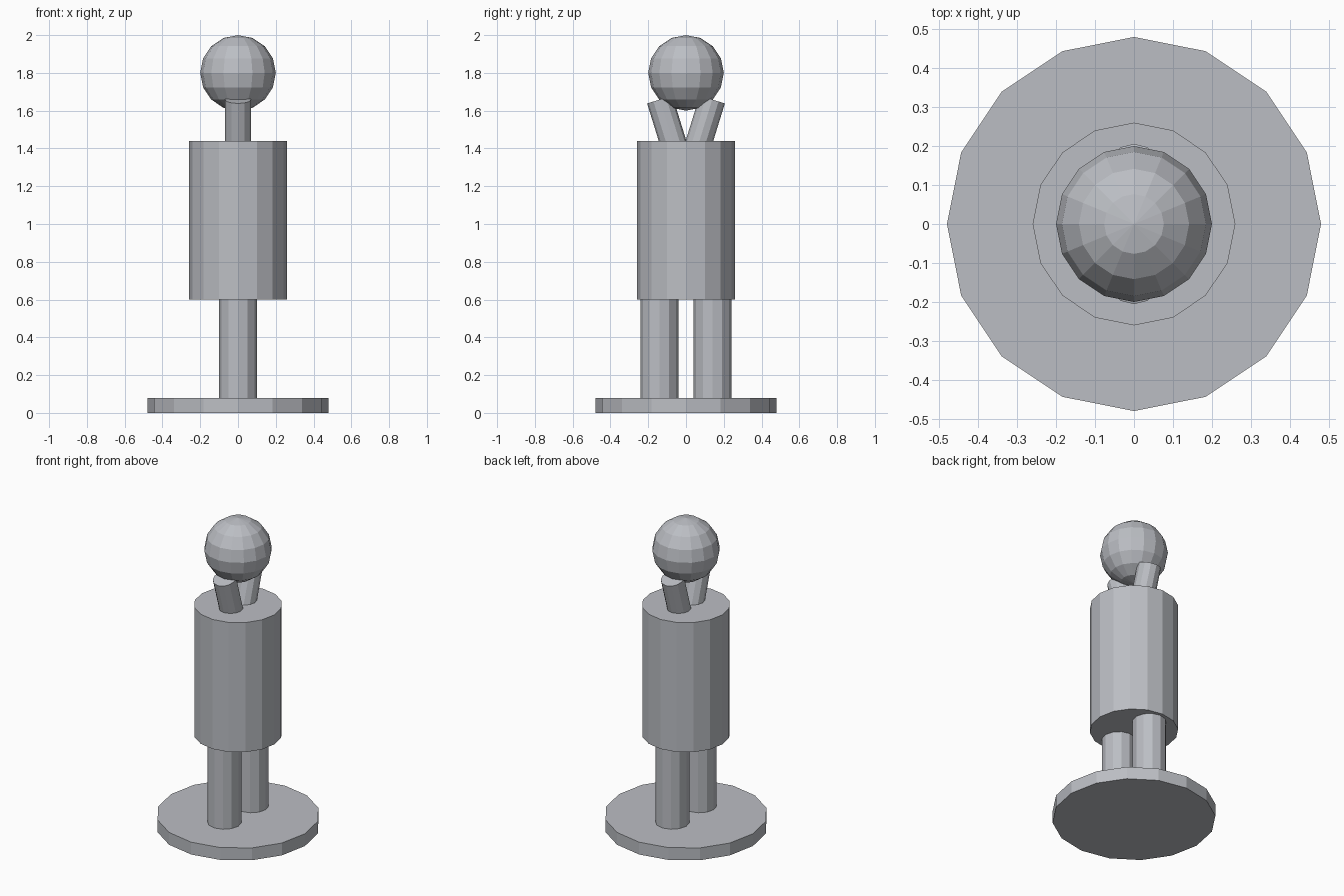
import bpy

if "Cube" in bpy.data.objects:
    bpy.data.objects.remove(bpy.data.objects["Cube"])

grey = bpy.data.materials.new("plain grey")
grey.diffuse_color = (0.50, 0.515, 0.55, 1)
grey.use_nodes = True
grey.node_tree.nodes["Principled BSDF"].inputs["Base Color"].default_value = grey.diffuse_color


def finish(name):
    obj = bpy.context.object
    obj.name = name
    obj.data.materials.append(grey)
    return obj


def cylinder(name, sides, radius, length, location, tilt=0.0):
    bpy.ops.mesh.primitive_cylinder_add(vertices=sides, radius=radius, depth=length,
                                        location=location, rotation=(tilt, 0, 0))
    return finish(name)


# Round base plate
cylinder("base", 16, 0.48, 0.08, (0, 0, 0.04))

# Torso drum
cylinder("torso", 16, 0.26, 0.84, (0, 0, 1.02))

# Legs and raised arms, one of each to the front and back
for side, label in ((-1, "front"), (1, "back")):
    cylinder(label + "_leg", 12, 0.10, 0.54, (0, side * 0.14, 0.34))
    cylinder(label + "_arm", 12, 0.07, 0.50, (0, side * 0.065, 1.42), tilt=-side * 0.3)

# Faceted ball head
bpy.ops.mesh.primitive_uv_sphere_add(segments=16, ring_count=8, radius=0.2,
                                     location=(0, 0, 1.8))
finish("head")
